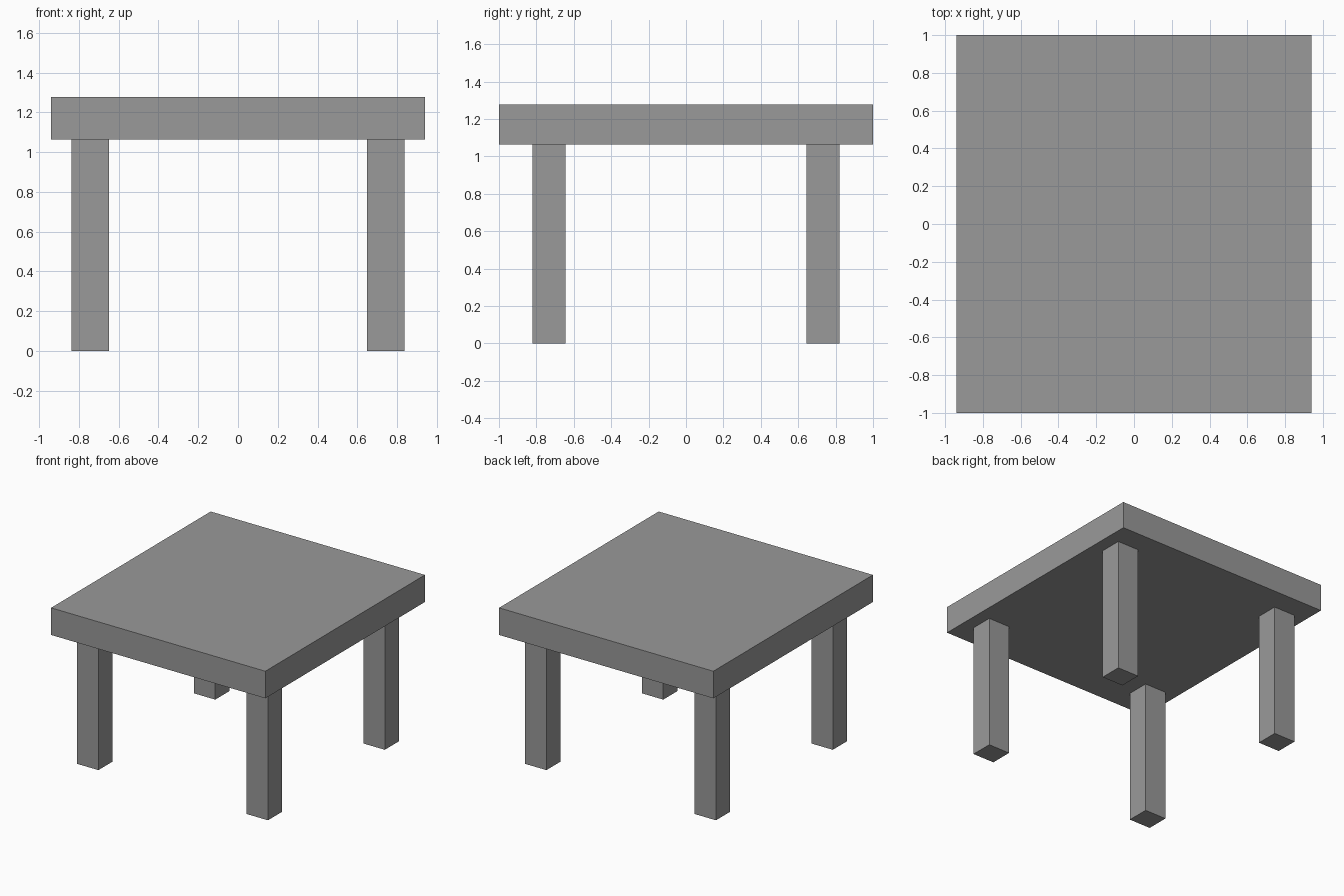
import bpy

if "Cube" in bpy.data.objects:
    bpy.data.objects.remove(bpy.data.objects["Cube"])

# Darker grey shared by all parts
grey = bpy.data.materials.new("dark_grey")
grey.diffuse_color = (0.32, 0.32, 0.32, 1)
grey.use_nodes = True
grey.node_tree.nodes["Principled BSDF"].inputs["Base Color"].default_value = grey.diffuse_color


def box(name, x0, x1, y0, y1, z0, z1):
    bpy.ops.mesh.primitive_cube_add(
        size=1, location=((x0 + x1) / 2, (y0 + y1) / 2, (z0 + z1) / 2))
    ob = bpy.context.object
    ob.name = name
    ob.scale = (x1 - x0, y1 - y0, z1 - z0)
    bpy.ops.object.transform_apply(location=False, rotation=False, scale=True)
    ob.data.materials.append(grey)
    return ob


TOP_BOTTOM, HEIGHT = 1.063, 1.278

# Thick slab top
box("table_top", -0.94, 0.94, -1, 1, TOP_BOTTOM, HEIGHT)

# Four square legs, inset from the corners
for side, sx in (("left", -1), ("right", 1)):
    for end, sy in (("front", -1), ("back", 1)):
        xs = sorted((sx * 0.65, sx * 0.838))
        ys = sorted((sy * 0.643, sy * 0.821))
        box(f"{end}_{side}_leg", *xs, *ys, 0, TOP_BOTTOM)
